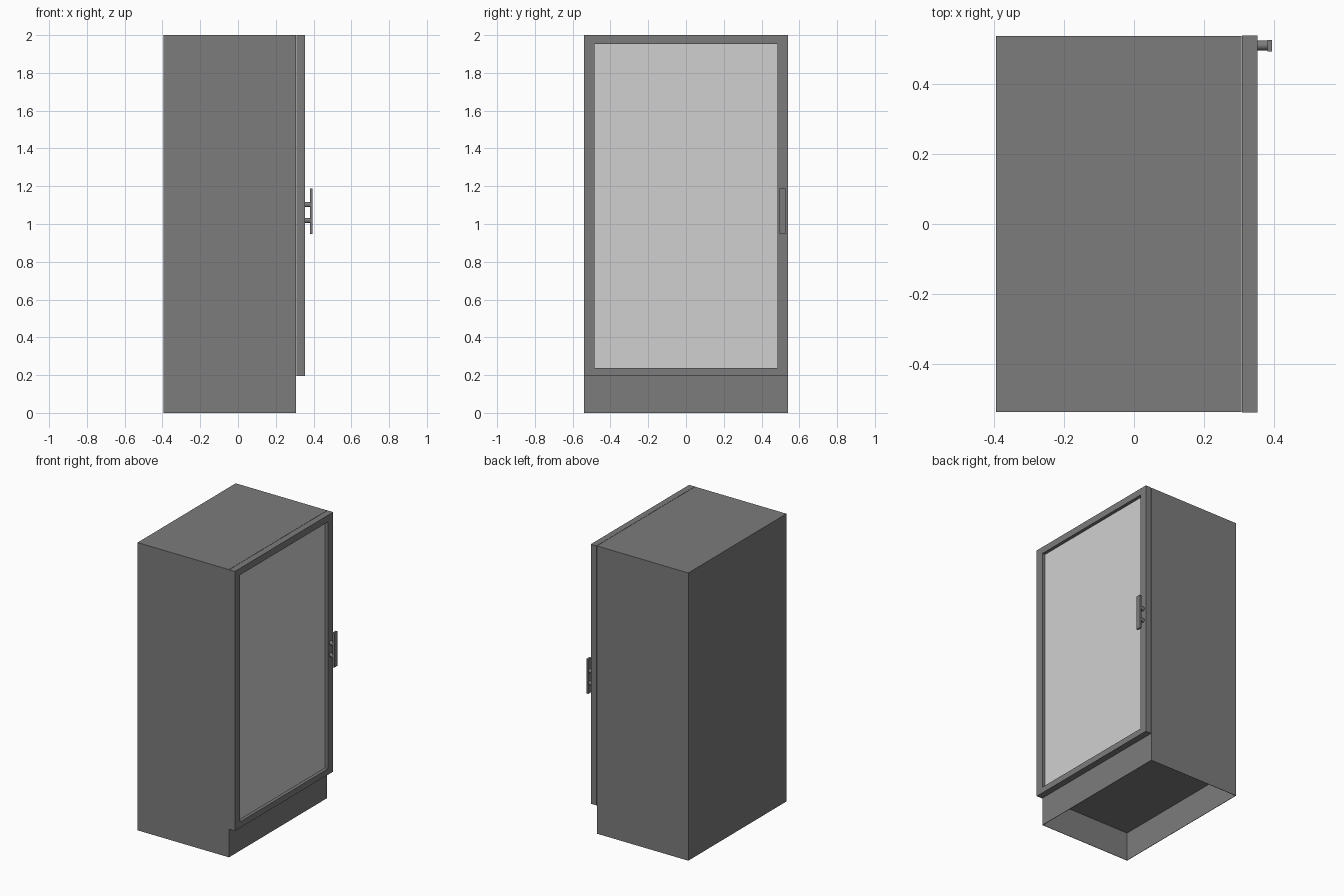
import bpy
import bmesh
import math
from mathutils import Matrix, Vector

if "Cube" in bpy.data.objects:
    bpy.data.objects.remove(bpy.data.objects["Cube"])


def material(name, value):
    m = bpy.data.materials.new(name)
    m.diffuse_color = (value, value, value, 1)
    m.use_nodes = True
    m.node_tree.nodes["Principled BSDF"].inputs["Base Color"].default_value = m.diffuse_color
    return m


GREY = material("cabinet grey", 0.2)
GLASS = material("pale glass", 0.63)


def finish(name, bm, mat):
    bmesh.ops.recalc_face_normals(bm, faces=bm.faces)
    mesh = bpy.data.meshes.new(name)
    bm.to_mesh(mesh)
    bm.free()
    mesh.materials.append(mat)
    ob = bpy.data.objects.new(name, mesh)
    bpy.context.collection.objects.link(ob)
    return ob


def box_mesh(lo, hi):
    lo, hi = Vector(lo), Vector(hi)
    bm = bmesh.new()
    bmesh.ops.create_cube(bm, size=1, matrix=Matrix.Translation((lo + hi) / 2)
                          @ Matrix.Diagonal((*(hi - lo), 1)))
    return bm


# Cabinet body, hollow beneath the raised floor
bm = box_mesh((-0.395, -0.539, 0), (0.308, 0.539, 2))
bm.normal_update()
bottom = next(f for f in bm.faces if f.normal.z < -0.9)
bmesh.ops.inset_individual(bm, faces=[bottom], thickness=0.004)
inner = bmesh.ops.extrude_discrete_faces(bm, faces=[bottom])["faces"][0]
bmesh.ops.translate(bm, verts=inner.verts, vec=(0, 0, 0.2))
finish("cabinet_body", bm, GREY)

# Door frame: a rectangular ring
DOOR_BACK, DOOR_FRONT = 0.31, 0.354
OUTER = (-0.54, 0.54, 0.196, 2.0)
OPENING = (-0.484, 0.484, 0.238, 1.953)
bm = bmesh.new()


def loop(x, rect):
    y0, y1, z0, z1 = rect
    return [bm.verts.new((x, y, z)) for y, z in ((y0, z0), (y1, z0), (y1, z1), (y0, z1))]


loops = [loop(DOOR_BACK, OUTER), loop(DOOR_FRONT, OUTER),
         loop(DOOR_FRONT, OPENING), loop(DOOR_BACK, OPENING)]
for k in range(4):
    a, b = loops[k], loops[(k + 1) % 4]
    for i in range(4):
        j = (i + 1) % 4
        bm.faces.new((a[i], a[j], b[j], b[i]))
finish("door_frame", bm, GREY)

# Recessed glass pane
y0, y1, z0, z1 = OPENING
finish("door_glass", box_mesh((0.318, y0, z0), (0.332, y1, z1)), GLASS)

# Handle plate and its two round posts
finish("handle_bar", box_mesh((0.382, 0.495, 0.947), (0.395, 0.528, 1.188)), GREY)
for side, z in (("lower", 1.019), ("upper", 1.103)):
    bm = bmesh.new()
    bmesh.ops.create_cone(bm, cap_ends=True, segments=24, radius1=0.014, radius2=0.014,
                          depth=0.032, matrix=Matrix.Translation((0.368, 0.512, z))
                          @ Matrix.Rotation(math.pi / 2, 4, 'Y'))
    post = finish(side + "_handle_post", bm, GREY)
    bpy.ops.object.select_all(action='DESELECT')
    post.select_set(True)
    bpy.context.view_layer.objects.active = post
    bpy.ops.object.shade_smooth_by_angle()
